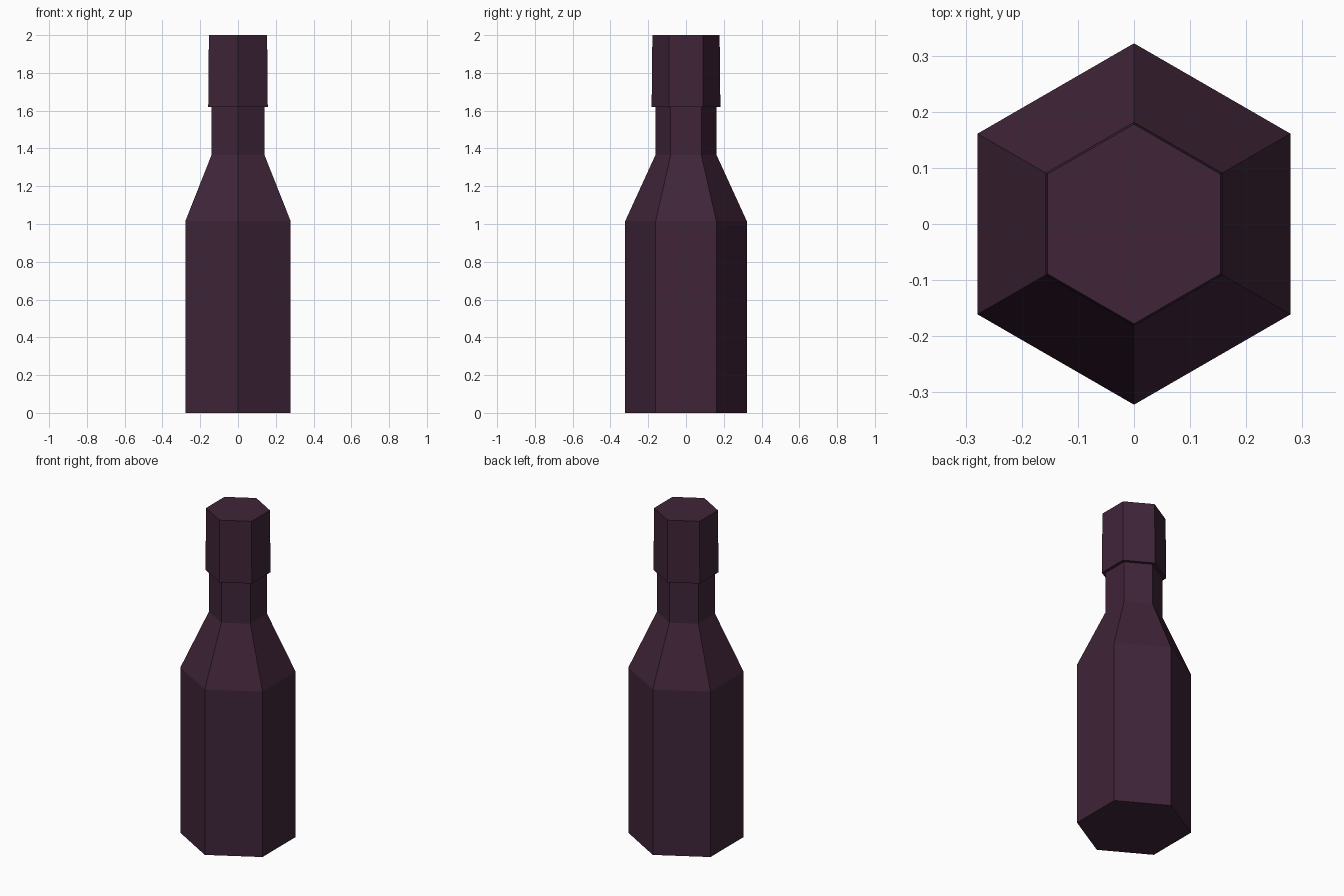
import bpy, bmesh, math

if "Cube" in bpy.data.objects:
    bpy.data.objects.remove(bpy.data.objects["Cube"])

SIDES = 6
# (radius, height) from base to cap top
PROFILE = [
    (0.322, 0.0), (0.322, 1.015),    # body
    (0.162, 1.365), (0.162, 1.62),   # shoulder and neck
    (0.182, 1.62), (0.178, 2.0),     # cap
]

# Hexagonal bottle with corners on the y axis
bm = bmesh.new()
rings = []
for r, z in PROFILE:
    angles = [math.pi / 2 + 2 * math.pi * i / SIDES for i in range(SIDES)]
    rings.append([bm.verts.new((r * math.cos(a), r * math.sin(a), z)) for a in angles])
for low, high in zip(rings, rings[1:]):
    for i in range(SIDES):
        j = (i + 1) % SIDES
        bm.faces.new((low[i], low[j], high[j], high[i]))
bm.faces.new(rings[0][::-1])
bm.faces.new(rings[-1])
bmesh.ops.recalc_face_normals(bm, faces=bm.faces)

mesh = bpy.data.meshes.new("bottle")
bm.to_mesh(mesh)
bm.free()
bottle = bpy.data.objects.new("bottle", mesh)
bpy.context.collection.objects.link(bottle)

# Dark plum glass
mat = bpy.data.materials.new("dark_plum")
mat.diffuse_color = (0.05, 0.018, 0.04, 1)
mat.use_nodes = True
mat.node_tree.nodes["Principled BSDF"].inputs["Base Color"].default_value = mat.diffuse_color
mesh.materials.append(mat)
